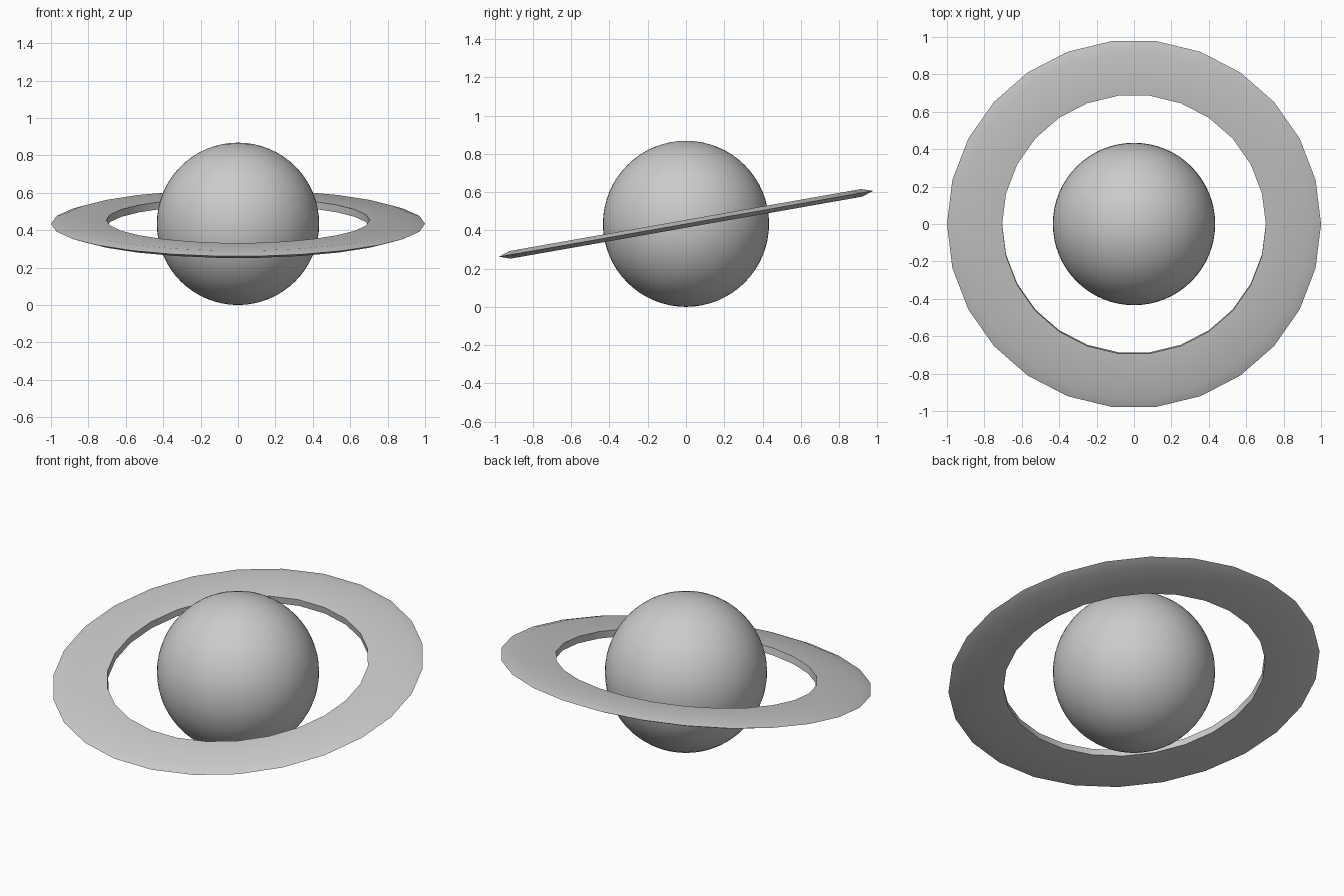
import bpy, bmesh, math
from mathutils import Vector, Matrix

cube = bpy.data.objects.get("Cube")
if cube:
    bpy.data.objects.remove(cube, do_unlink=True)

GREY = (0.6, 0.6, 0.6, 1)
RADIUS = 0.434
TILT = math.radians(10)
SIDES = 26

grey = bpy.data.materials.new("neutral grey")
grey.use_nodes = True
grey.diffuse_color = GREY
grey.node_tree.nodes["Principled BSDF"].inputs["Base Color"].default_value = GREY


def finish(name, bm, angle):
    """Turn a bmesh into a shaded object with the grey material."""
    bmesh.ops.recalc_face_normals(bm, faces=bm.faces)
    mesh = bpy.data.meshes.new(name)
    bm.to_mesh(mesh)
    bm.free()
    mesh.materials.append(grey)
    obj = bpy.data.objects.new(name, mesh)
    bpy.context.collection.objects.link(obj)
    bpy.ops.object.select_all(action="DESELECT")
    obj.select_set(True)
    bpy.context.view_layer.objects.active = obj
    bpy.ops.object.shade_smooth_by_angle(angle=math.radians(angle))
    obj.location.z = RADIUS
    return obj


# Planet: smooth ball
bm = bmesh.new()
bmesh.ops.create_uvsphere(bm, u_segments=64, v_segments=32, radius=RADIUS)
finish("planet", bm, 60)

# Ring: straight inner wall, outer rim tapering to an edge, spun around z
profile = [(0.705, -0.02), (0.94, -0.02), (1.0, 0), (0.94, 0.02), (0.705, 0.02)]
bm = bmesh.new()
verts = [bm.verts.new((r, 0, z)) for r, z in profile]
edges = [bm.edges.new((verts[i - 1], verts[i])) for i in range(len(verts))]
bmesh.ops.spin(bm, geom=verts + edges, cent=Vector(), axis=(0, 0, 1),
               angle=math.tau, steps=SIDES, use_merge=True)
bmesh.ops.remove_doubles(bm, verts=bm.verts, dist=0.0001)
ring = finish("ring", bm, 30)
ring.rotation_euler.x = TILT
